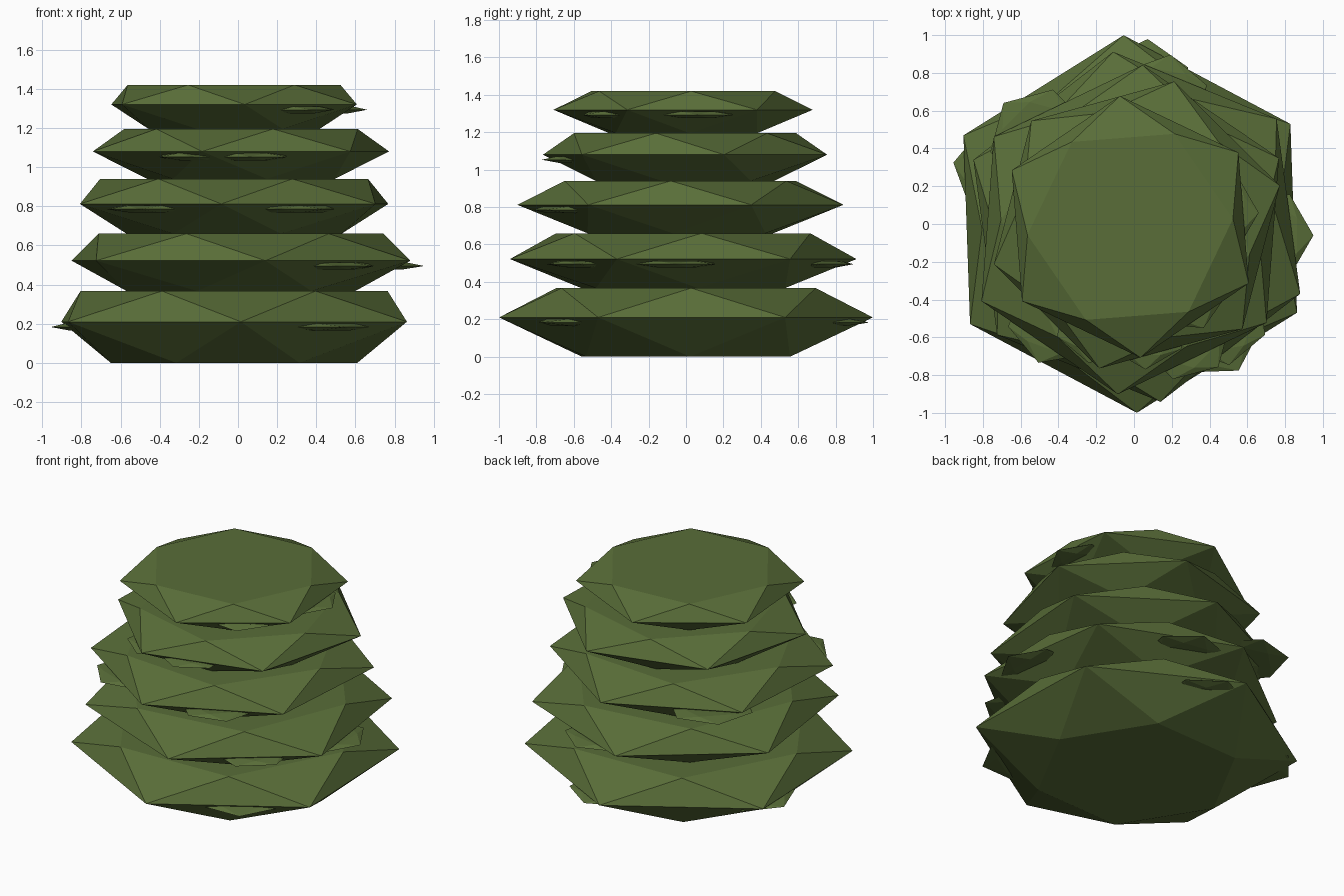
import bpy, bmesh
from math import cos, sin, radians, pi

if "Cube" in bpy.data.objects:
    bpy.data.objects.remove(bpy.data.objects["Cube"])

leaf = bpy.data.materials.new("leaf_green")
leaf.diffuse_color = (0.10, 0.155, 0.04, 1)
leaf.use_nodes = True
leaf.node_tree.nodes["Principled BSDF"].inputs["Base Color"].default_value = leaf.diffuse_color


def faceted_disc(name, cx, cy, rings, rot):
    """Closed six-sided disc; each ring is (z, radius), twisted half a step from the last."""
    bm = bmesh.new()
    loops = []
    for k, (z, r) in enumerate(rings):
        a0 = radians(rot) + (0 if k % 2 else pi / 6)
        loops.append([bm.verts.new((cx + r * cos(a0 + i * pi / 3),
                                    cy + r * sin(a0 + i * pi / 3), z)) for i in range(6)])
    for k in range(len(loops) - 1):
        a, b = loops[k], loops[k + 1]
        s = 0 if k % 2 else 1      # which neighbour lies half a step ahead
        for i in range(6):
            j = (i + 1) % 6
            if s:
                bm.faces.new((a[i], b[j], b[i]))
                bm.faces.new((a[i], a[j], b[j]))
            else:
                bm.faces.new((a[i], a[j], b[i]))
                bm.faces.new((a[j], b[j], b[i]))
    bm.faces.new(loops[0][::-1])
    bm.faces.new(loops[-1])
    bmesh.ops.recalc_face_normals(bm, faces=bm.faces)
    me = bpy.data.meshes.new(name)
    bm.to_mesh(me)
    bm.free()
    me.materials.append(leaf)
    ob = bpy.data.objects.new(name, me)
    bpy.context.collection.objects.link(ob)
    return ob


# Foliage tiers: centre x, y, bottom z, rim z, top z, rim radius, rim rotation
tiers = [
    (-0.02, 0.0, 0.0, 0.21, 0.367, 1.0, 32),
    (0.015, -0.015, 0.367, 0.522, 0.66, 0.935, 37.7),
    (-0.02, -0.03, 0.66, 0.812, 0.94, 0.874, 25.7),
    (0.015, -0.005, 0.94, 1.08, 1.195, 0.785, 15.4),
    (-0.02, -0.015, 1.195, 1.32, 1.42, 0.695, 34.5),
]
# Small leaf clumps under each rim: x, y, radius, rotation
clumps = [
    [(0.40, -0.53, 0.29, 2), (-0.70, 0.28, 0.26, -10), (0.05, 0.72, 0.26, 25)],
    [(0.70, -0.06, 0.25, 0), (0.46, -0.50, 0.25, -20), (0.15, 0.65, 0.25, 20)],
    [(-0.42, -0.50, 0.25, 10), (0.27, -0.58, 0.25, 15), (-0.50, 0.45, 0.27, 15)],
    [(-0.20, -0.52, 0.22, 20), (0.06, -0.55, 0.22, 30)],
    [(0.44, 0.06, 0.22, 0), (0.28, -0.36, 0.21, -5)],
]

for n, (cx, cy, z0, z1, z2, r, rot) in enumerate(tiers):
    faceted_disc(f"foliage_tier_{n + 1}", cx, cy,
                 [(z0, r * 0.63), (z1, r), (z2, r * 0.785)], rot)
    for m, (x, y, cr, crot) in enumerate(clumps[n]):
        z = z1 - 0.027
        faceted_disc(f"leaf_clump_{n + 1}_{m + 1}", x, y,
                     [(z - 0.018, cr * 0.65), (z, cr), (z + 0.018, cr * 0.75)], crot)
